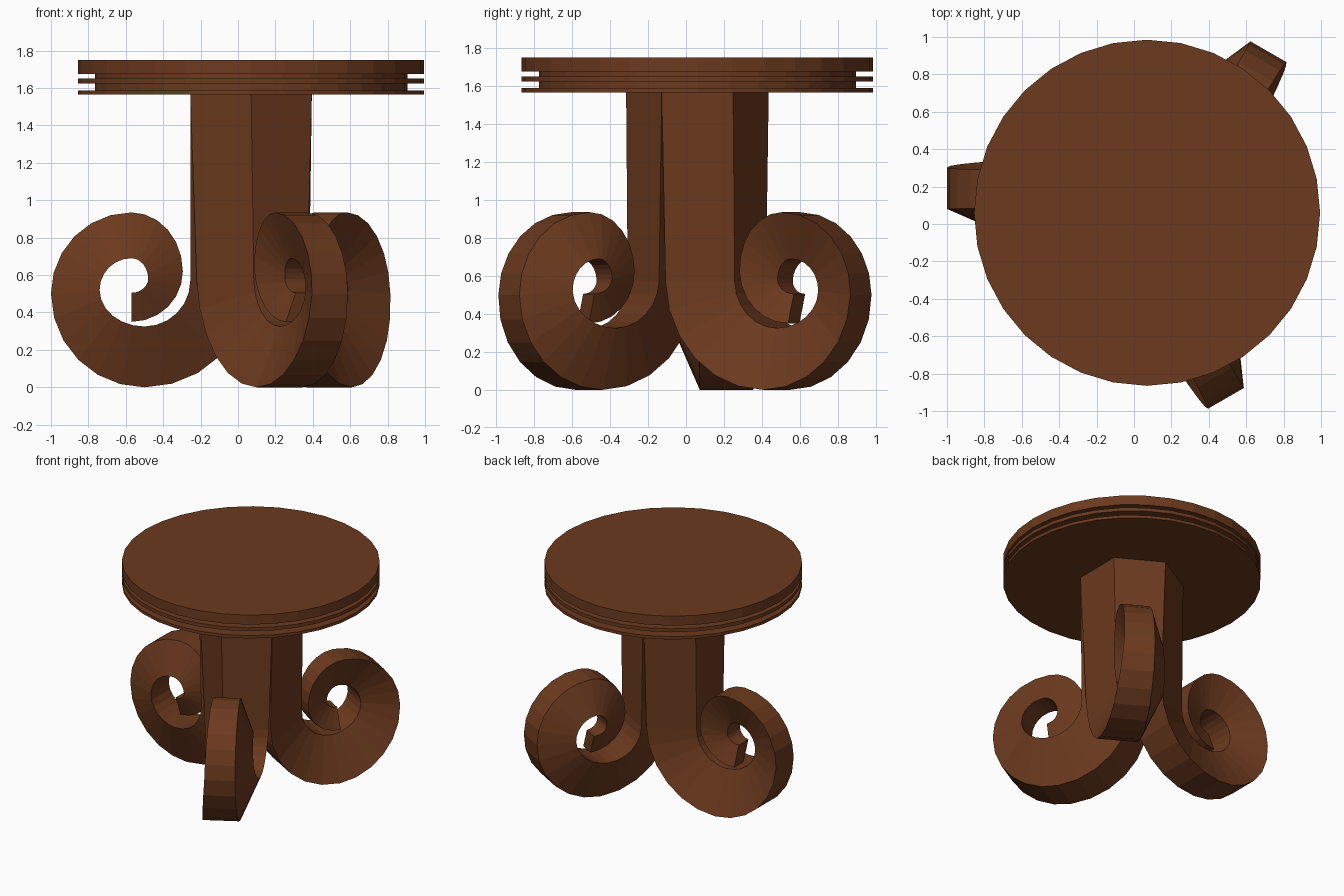
import bpy, bmesh
from math import sin, cos, pi, radians

if "Cube" in bpy.data.objects:
    bpy.data.objects.remove(bpy.data.objects["Cube"])

CX, CY = 0.07, 0.06          # axis of the column and top

wood = bpy.data.materials.new("dark_wood")
wood.diffuse_color = (0.15, 0.042, 0.013, 1)
wood.use_nodes = True
wood.node_tree.nodes["Principled BSDF"].inputs["Base Color"].default_value = wood.diffuse_color


def make_object(name, bm):
    bmesh.ops.recalc_face_normals(bm, faces=bm.faces)
    mesh = bpy.data.meshes.new(name)
    bm.to_mesh(mesh)
    bm.free()
    mesh.materials.append(wood)
    obj = bpy.data.objects.new(name, mesh)
    bpy.context.collection.objects.link(obj)
    return obj


def skin(bm, rings, closed_caps=True):
    """Bridge equal rings of points and cap both ends."""
    loops = [[bm.verts.new(p) for p in ring] for ring in rings]
    n = len(loops[0])
    for a, b in zip(loops, loops[1:]):
        for i in range(n):
            j = (i + 1) % n
            bm.faces.new((a[i], a[j], b[j], b[i]))
    bm.faces.new(loops[0][::-1])
    bm.faces.new(loops[-1])


def quarter_curve(keys, steps):
    """Chain of quarter ellipses through keys, starting vertically."""
    pts = [keys[0]]
    for q, ((r0, z0), (r1, z1)) in enumerate(zip(keys, keys[1:])):
        for k in range(1, steps + 1):
            t = k / steps * pi / 2
            s, c = sin(t), 1 - cos(t)
            fr, fz = (c, s) if q % 2 == 0 else (s, c)
            pts.append((r0 + (r1 - r0) * fr, z0 + (z1 - z0) * fz))
    return pts


# Round top with two grooves in its rim
R, G = 0.925, 0.835
profile = [(R, 1.565), (R, 1.588), (G, 1.588), (G, 1.623), (R, 1.623),
           (R, 1.65), (G, 1.65), (G, 1.675), (R, 1.675), (R, 1.75)]
bm = bmesh.new()
skin(bm, [[(CX + r * cos(2 * pi * i / 32), CY + r * sin(2 * pi * i / 32), z)
           for i in range(32)] for r, z in profile])
make_object("table_top", bm)

# Scroll leg: rhombic section swept down the column and round the curl
STEPS = 6
outer = quarter_curve([(0, .57), (.57, 0), (1.07, .5), (.64, .935),
                       (.365, .62), (.64, .35)], STEPS)
inner = quarter_curve([(.325, .57), (.57, .325), (.81, .52), (.64, .69),
                       (.55, .58), (.64, .505)], STEPS)
width_keys = [0.88, 0.75, 0.59, 0.53, 0.43, 0.32]
widths = [width_keys[0]]
for a, b in zip(width_keys, width_keys[1:]):
    widths += [a + (b - a) * k / STEPS for k in range(1, STEPS + 1)]
outer.insert(0, (0, 1.57))
inner.insert(0, (0.325, 1.57))
widths.insert(0, 1.0)


def scroll_leg(name, angle):
    dx, dy = cos(angle), sin(angle)
    rings = []
    for (ro, zo), (ri, zi), s in zip(outer, inner, widths):
        ring = []
        for r, y, z in ((ro, 0, zo), (ro, .375, zo),
                        (ri, .1875, zi), (ri, -.1875, zi)):
            y = 0.05 + (y - 0.05) * s
            ring.append((CX + r * dx + y * dy, CY + r * dy - y * dx, z))
        rings.append(ring)
    bm = bmesh.new()
    skin(bm, rings)
    make_object(name, bm)


for name, deg in (("left_leg", 180), ("front_leg", -60), ("back_leg", 60)):
    scroll_leg(name, radians(deg))
